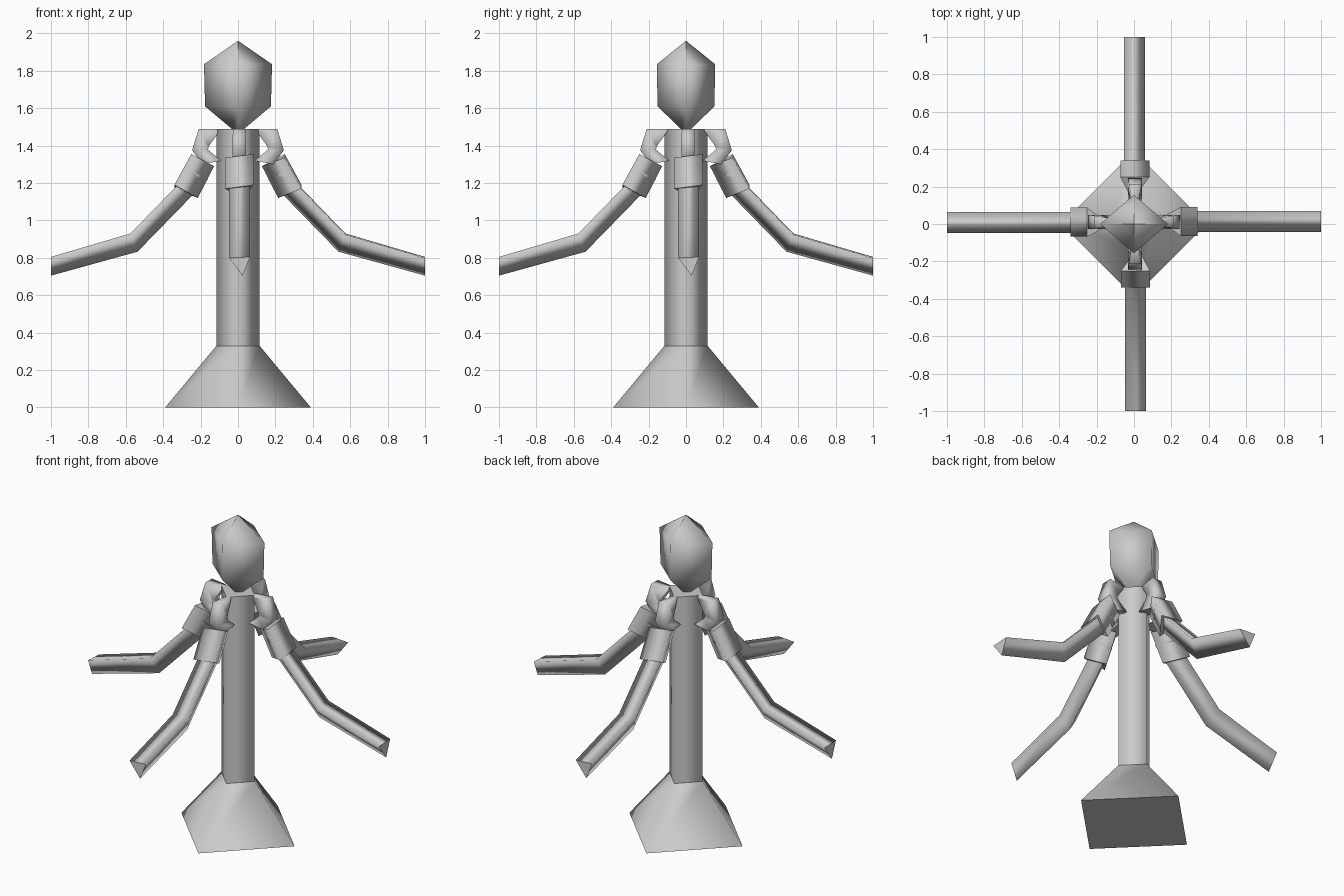
import bpy, bmesh
from math import cos, sin, pi

cube = bpy.data.objects.get("Cube")
if cube:
    bpy.data.objects.remove(cube)

grey = bpy.data.materials.new("plain grey")
grey.use_nodes = True
tone = (0.6, 0.6, 0.6, 1)
grey.diffuse_color = tone
grey.node_tree.nodes["Principled BSDF"].inputs["Base Color"].default_value = tone


def loft(name, rings):
    """Join rings of points with smooth sides and sharp flat end caps."""
    bm = bmesh.new()
    loops = [[bm.verts.new(p) for p in ring] for ring in rings]
    n = len(loops[0])
    for a, b in zip(loops, loops[1:]):
        for i in range(n):
            j = (i + 1) % n
            bm.faces.new((a[i], a[j], b[j], b[i])).smooth = True
    for end in (loops[0], loops[-1]):
        cap = bm.faces.new(end)
        for edge in cap.edges:
            edge.smooth = False
    bmesh.ops.recalc_face_normals(bm, faces=bm.faces)
    mesh = bpy.data.meshes.new(name)
    bm.to_mesh(mesh)
    bm.free()
    mesh.materials.append(grey)
    obj = bpy.data.objects.new(name, mesh)
    bpy.context.collection.objects.link(obj)
    return obj


def diamond(rx, ry, z):
    return [(rx, 0, z), (0, ry, z), (-rx, 0, z), (0, -ry, z)]


# Flared foot and square post, corners on the axes
loft("base", [diamond(0.39, 0.39, 0), diamond(0.115, 0.115, 0.33)])
loft("post", [diamond(0.115, 0.115, 0.33), diamond(0.115, 0.115, 1.49)])

# Faceted head, pointed on top
head = [(0.03, 0.025, 1.487), (0.176, 0.152, 1.61),
        (0.182, 0.156, 1.835), (0.001, 0.001, 1.96)]
loft("head", [diamond(*row) for row in head])


def turned(points, angle, shift):
    """Place (outward, sideways, up) points along one of the four directions."""
    c, s = cos(angle), sin(angle)
    return [(r * c - (t + shift) * s, r * s + (t + shift) * c, z)
            for r, t, z in points]


def wedge(top, bottom, left, right, keel, tilt):
    """Three-sided section: flat upper side, keel below."""
    return [(top[0], left, top[1] - tilt), (top[0], right, top[1]),
            (bottom[0], keel, bottom[1])]


def bar(outer, inner, half):
    """Four-sided section."""
    return [(outer[0], -half, outer[1]), (outer[0], half, outer[1]),
            (inner[0], half, inner[1]), (inner[0], -half, inner[1])]


arm_path = [((0.25, 1.265), (0.16, 1.22)),
            ((0.575, 0.93), (0.537, 0.833)),
            ((1.0, 0.805), (1.0, 0.705))]
cuff_path = [((0.25, 1.355), (0.128, 1.29)),
             ((0.34, 1.19), (0.215, 1.12))]
hook_path = [((0.10, 1.49), (0.10, 1.475), 0.015),
             ((0.21, 1.49), (0.158, 1.395), 0.033),
             ((0.245, 1.375), (0.16, 1.378), 0.037),
             ((0.19, 1.30), (0.09, 1.32), 0.033)]

# Four limbs, each a shoulder hook, a cuff and a bent arm
for k, side in enumerate(("left", "back", "right", "front")):
    angle = k * pi / 2
    shift = 0.011 * cos(angle) - 0.006 * sin(angle)
    arm = [wedge(t, b, -0.053, 0.059, 0.019, 0.006) for t, b in arm_path]
    cuff = [wedge(t, b, -0.076, 0.079, 0.015, 0.02) for t, b in cuff_path]
    hook = [bar(o, i, half) for o, i, half in hook_path]
    for part, rings in (("arm", arm), ("cuff", cuff), ("shoulder", hook)):
        loft(side + "_" + part, [turned(ring, angle, shift) for ring in rings])
